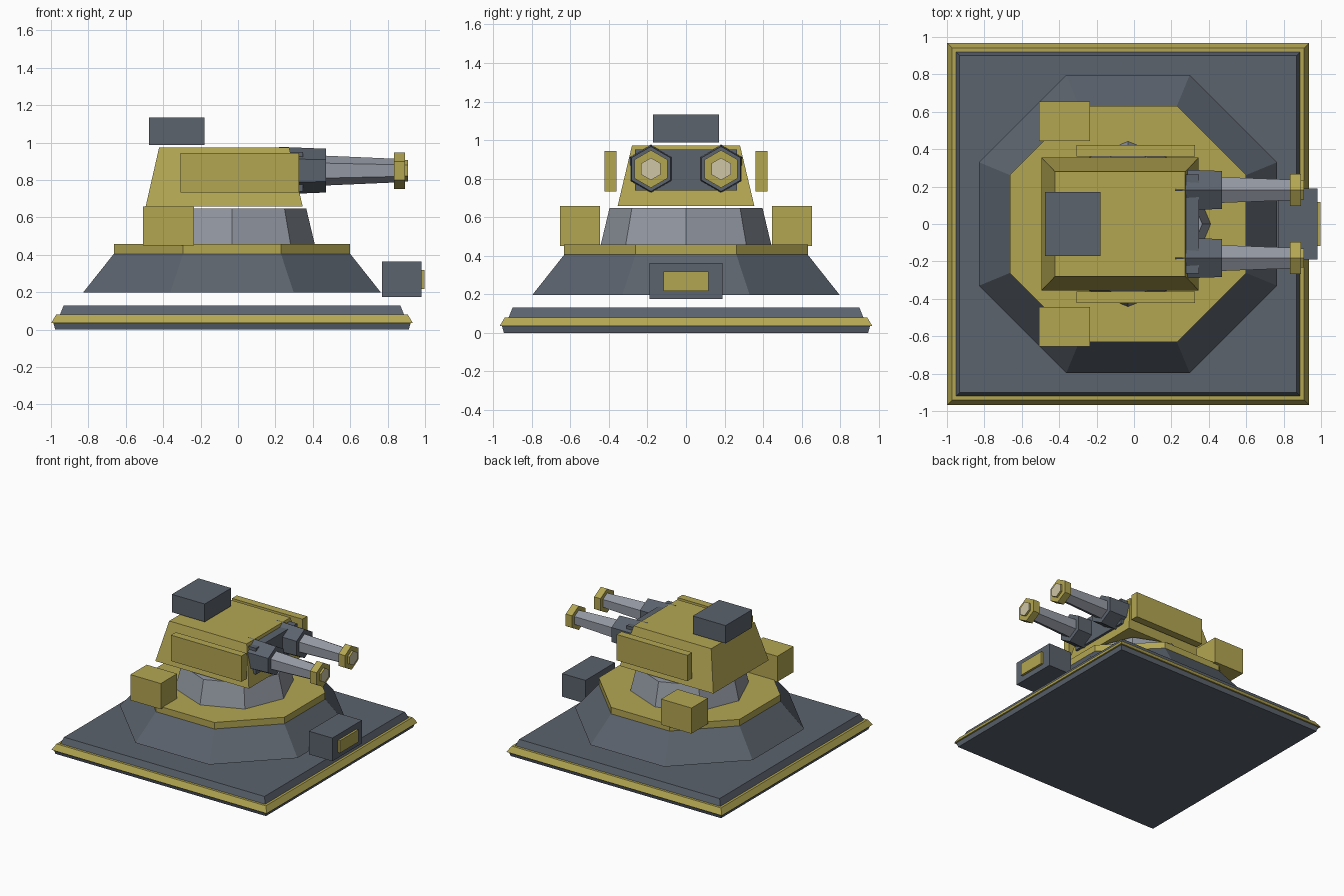
import bpy
import math
from mathutils import Matrix, Vector

cube = bpy.data.objects.get("Cube")
if cube:
    bpy.data.objects.remove(cube, do_unlink=True)

AXIS = -0.032  # x of the turret's vertical axis


def material(name, r, g, b):
    m = bpy.data.materials.new(name)
    m.use_nodes = True
    m.diffuse_color = (r, g, b, 1)
    bsdf = m.node_tree.nodes["Principled BSDF"]
    bsdf.inputs["Base Color"].default_value = (r, g, b, 1)
    bsdf.inputs["Roughness"].default_value = 0.8
    return m


YELLOW = material("mustard_yellow", 0.45, 0.38, 0.085)
SLATE = material("slate_grey", 0.105, 0.125, 0.153)
STEEL = material("light_steel", 0.29, 0.315, 0.36)
CREAM = material("pale_cream", 0.62, 0.56, 0.38)


def make(name, verts, faces, mat):
    mesh = bpy.data.meshes.new(name)
    mesh.from_pydata(verts, [], faces)
    mesh.materials.append(mat)
    obj = bpy.data.objects.new(name, mesh)
    bpy.context.scene.collection.objects.link(obj)
    return obj


def loft(name, rings, mat):
    """Skin a stack of equal-sized point rings and cap both ends."""
    n = len(rings[0])
    verts = [p for ring in rings for p in ring]
    faces = [tuple(reversed(range(n)))]
    for k in range(len(rings) - 1):
        a, b = k * n, (k + 1) * n
        faces += [(a + i, a + (i + 1) % n, b + (i + 1) % n, b + i) for i in range(n)]
    faces.append(tuple(range(len(verts) - n, len(verts))))
    return make(name, verts, faces, mat)


def rect(cx, hx, hy, z):
    return [Vector((cx + sx * hx, sy * hy, z))
            for sx, sy in ((-1, -1), (1, -1), (1, 1), (-1, 1))]


def polygon(sides, radius, z, turn=0.0):
    steps = [turn + i * math.tau / sides for i in range(sides)]
    return [Vector((radius * math.cos(a), radius * math.sin(a), z)) for a in steps]


def box(name, x, y, z, mat):
    cx, hx = (x[0] + x[1]) / 2, (x[1] - x[0]) / 2
    obj = loft(name, [rect(cx, hx, (y[1] - y[0]) / 2, h) for h in z], mat)
    obj.data.transform(Matrix.Translation((0, (y[0] + y[1]) / 2, 0)))
    return obj


def tower(name, sides, profile, mat, turn=0.0):
    obj = loft(name, [polygon(sides, r, z, turn) for r, z in profile], mat)
    obj.data.transform(Matrix.Translation((AXIS, 0, 0)))
    return obj


def tube(name, profile, y, z, mat):
    """Six-sided tube along x with a corner pointing up."""
    obj = loft(name, [polygon(6, r, x) for r, x in profile], mat)
    obj.data.transform(Matrix.Translation((0, y, z)) @ Matrix.Rotation(math.pi / 2, 4, 'Y'))
    return obj


# Square base with a yellow rim
loft("base_foot", [rect(AXIS, h, h, z) for h, z in ((0.945, 0), (0.955, 0.035))], SLATE)
loft("base_rim", [rect(AXIS, h, h, z) for h, z in ((0.967, 0.035), (0.94, 0.08))], YELLOW)
loft("base_deck", [rect(AXIS, h, h, z) for h, z in ((0.92, 0.08), (0.9, 0.13))], SLATE)

# Octagonal pedestal, with flat sides facing the axes
flat = math.pi / 8
k = 1 / math.cos(flat)
tower("pedestal", 8, ((0.797 * k, 0.197), (0.632 * k, 0.405)), SLATE, flat)
tower("pedestal_cap", 8, ((0.632 * k, 0.405), (0.632 * k, 0.458)), YELLOW, flat)
tower("neck", 8, ((0.442, 0.458), (0.397, 0.647)), STEEL)

# Turret body, roof box and gun mount
loft("turret_body", [rect(-0.074, 0.42, 0.355, 0.657), rect(-0.074, 0.348, 0.28, 0.973)], YELLOW)
box("roof_box", (-0.475, -0.18), (-0.17, 0.17), (0.988, 1.133), SLATE)
box("gun_mount", (0.2, 0.347), (-0.265, 0.265), (0.738, 0.95), SLATE)

# Control box beside the pedestal
box("control_box", (0.77, 0.98), (-0.19, 0.19), (0.175, 0.363), SLATE)
box("control_panel", (0.98, 0.998), (-0.117, 0.117), (0.218, 0.318), YELLOW)

# Mirrored side parts and guns
for side, s in (("right", -1), ("left", 1)):
    armour = sorted((s * 0.36, s * 0.422))
    crate = sorted((s * 0.445, s * 0.655))
    box(side + "_side_armour", (-0.307, 0.327), armour, (0.733, 0.943), YELLOW)
    box(side + "_ammo_crate", (-0.508, -0.235), crate, (0.45, 0.658), YELLOW)
    y, z = s * 0.182, 0.85
    tube(side + "_gun_collar", ((0.127, 0.22), (0.117, 0.47)), y, z, SLATE)
    tube(side + "_gun_barrel", ((0.08, 0.46), (0.063, 0.85)), y, z, STEEL)
    tube(side + "_muzzle_ring", ((0.098, 0.835), (0.098, 0.893)), y, z, YELLOW)
    tip = tube(side + "_muzzle_tip", ((0.058, 0.89), (0.058, 0.909)), y, z, YELLOW)
    # Pale end of the bore
    tip.data.materials.append(CREAM)
    for face in tip.data.polygons:
        if face.normal.x > 0.9:
            face.material_index = 1
